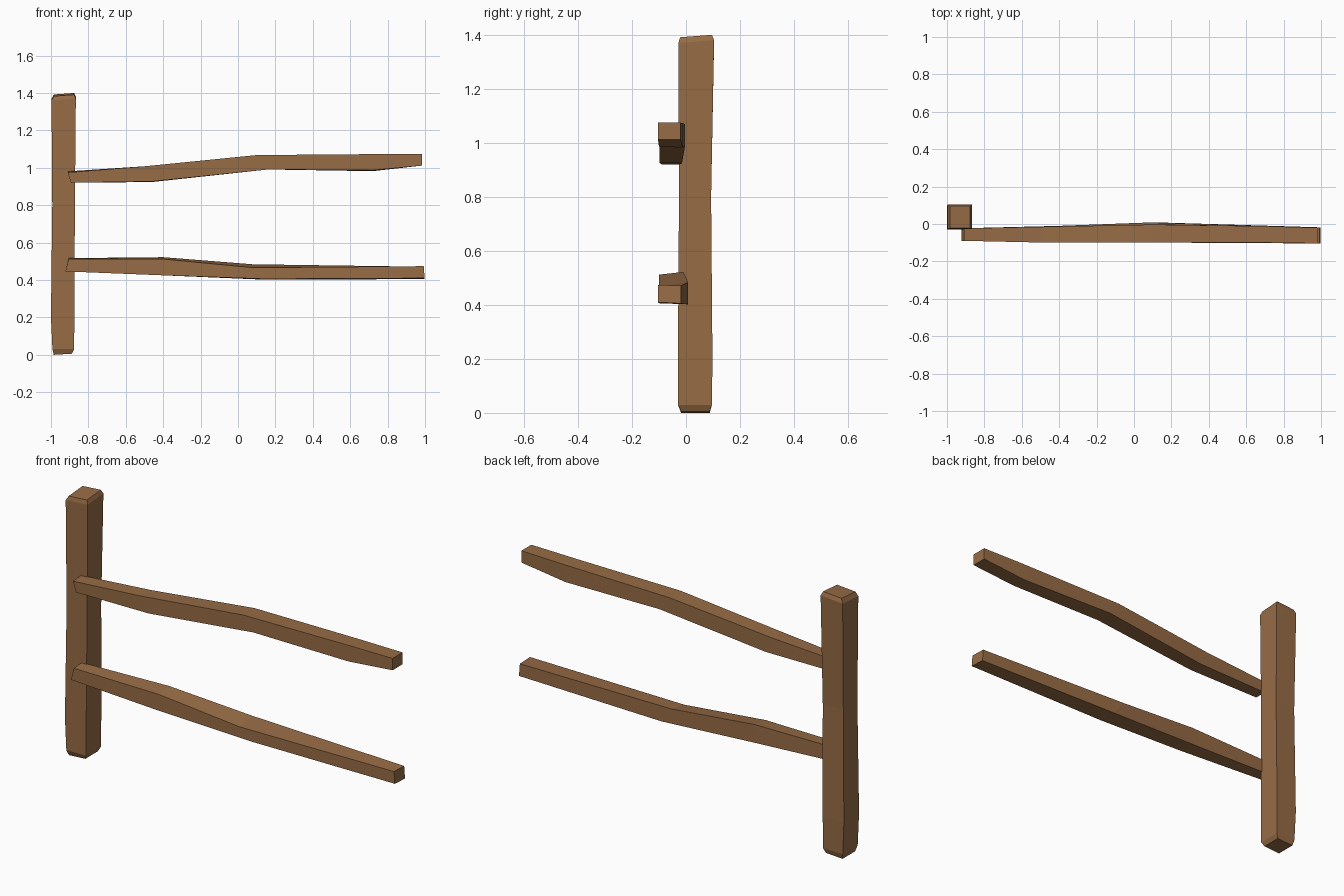
import bpy, bmesh

if "Cube" in bpy.data.objects:
    bpy.data.objects.remove(bpy.data.objects["Cube"])

wood = bpy.data.materials.new("brown wood")
wood.diffuse_color = (0.31, 0.15, 0.06, 1)
wood.use_nodes = True
wood.node_tree.nodes["Principled BSDF"].inputs["Base Color"].default_value = wood.diffuse_color


def loft(name, sections):
    """Skin a closed bar through a row of four-cornered sections."""
    bm = bmesh.new()
    rings = [[bm.verts.new(p) for p in s] for s in sections]
    for a, b in zip(rings, rings[1:]):
        for i in range(4):
            j = (i + 1) % 4
            bm.faces.new((a[i], a[j], b[j], b[i]))
    bm.faces.new(rings[0])
    bm.faces.new(rings[-1])
    bmesh.ops.recalc_face_normals(bm, faces=bm.faces)
    me = bpy.data.meshes.new(name)
    bm.to_mesh(me)
    bm.free()
    me.materials.append(wood)
    ob = bpy.data.objects.new(name, me)
    bpy.context.collection.objects.link(ob)
    return ob


def post_section(x0, x1, y0, y1, z, dx=0.0, dy=0.0):
    # dx, dy: how much the section rises towards +x and +y
    return [(x0, y0, z), (x1, y0, z + dx), (x1, y1, z + dx + dy), (x0, y1, z + dy)]


def rail_section(xt, zt, xb, zb, yf, yb, lift=0.0, drop=0.0):
    # lift / drop: offset of the back edge at top / bottom
    return [(xb, yf, zb), (xt, yf, zt), (xt, yb, zt + lift), (xb, yb, zb - drop)]


# Upright post with worn, chamfered ends
loft("post", [
    post_section(-0.985, -0.888, -0.018, 0.088, 0.0, 0.006),
    post_section(-0.992, -0.876, -0.03, 0.096, 0.03),
    post_section(-1.0, -0.875, -0.03, 0.098, 0.2),
    post_section(-0.993, -0.872, -0.026, 0.093, 0.8),
    post_section(-0.997, -0.867, -0.028, 0.104, 1.36, 0.01, 0.01),
    post_section(-0.984, -0.876, -0.022, 0.096, 1.383, 0.008, 0.009),
])

# Upper crooked rail
loft("upper_rail", [
    rail_section(-0.91, 0.975, -0.893, 0.92, -0.09, -0.023, 0.006),
    rail_section(-0.5, 1.008, -0.46, 0.927, -0.099, -0.015, 0, 0.003),
    rail_section(0.10, 1.068, 0.16, 0.991, -0.099, -0.003),
    rail_section(0.72, 1.073, 0.72, 0.987, -0.1, -0.012, 0, 0.005),
    rail_section(0.985, 1.075, 0.985, 1.012, -0.104, -0.02),
])

# Lower crooked rail
loft("lower_rail", [
    rail_section(-0.905, 0.512, -0.923, 0.446, -0.09, -0.023, 0.005),
    rail_section(-0.40, 0.512, -0.40, 0.425, -0.1, -0.01, 0.01),
    rail_section(0.08, 0.466, 0.14, 0.406, -0.099, 0.008, 0.018, 0.004),
    rail_section(0.993, 0.474, 0.998, 0.41, -0.104, -0.018, -0.003, 0.005),
])
